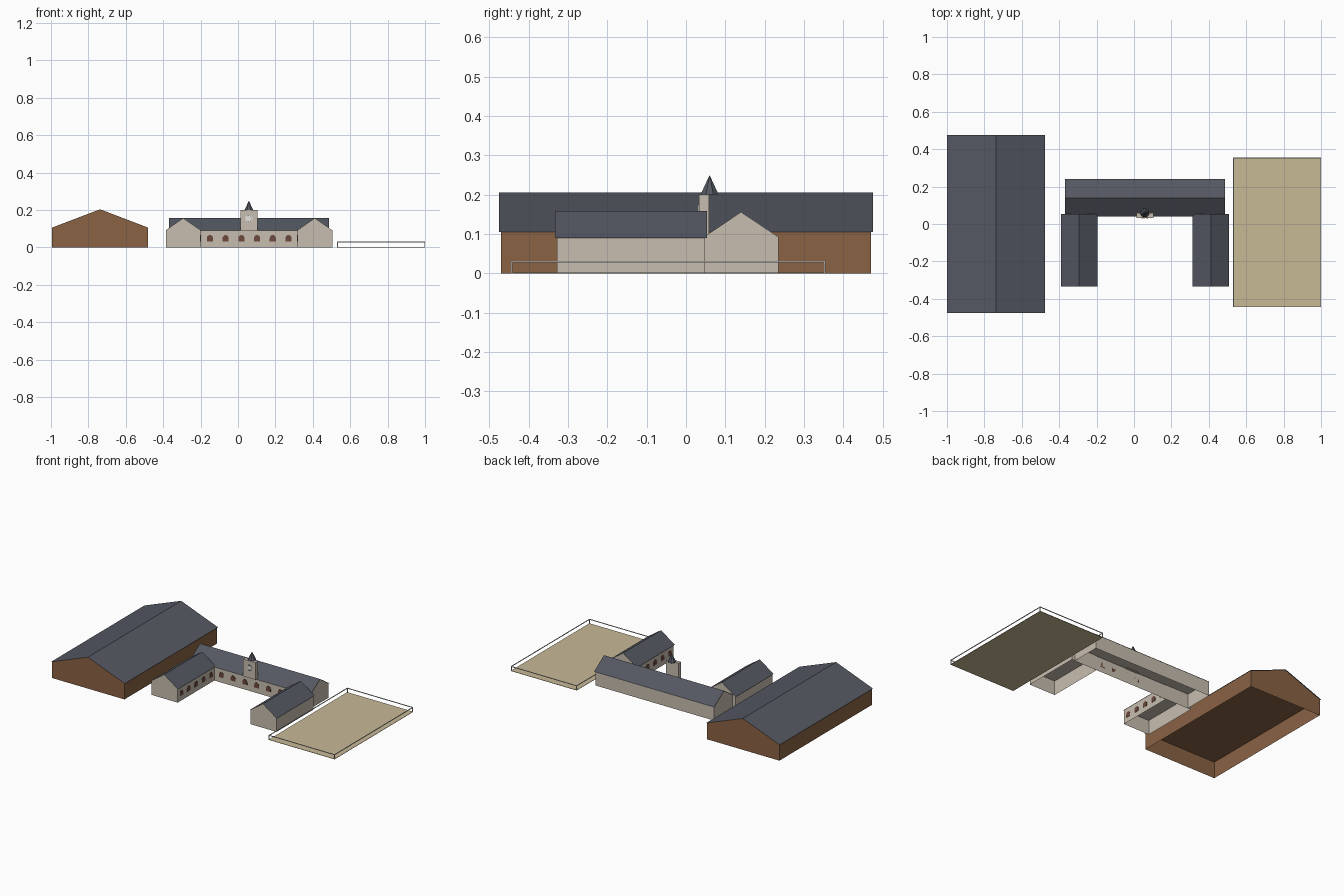
import bpy, math
from mathutils import Matrix

if "Cube" in bpy.data.objects:
    bpy.data.objects.remove(bpy.data.objects["Cube"])


def lin(c):
    c /= 255
    return c / 12.92 if c <= 0.04045 else ((c + 0.055) / 1.055) ** 2.4


def mat(name, r, g, b):
    m = bpy.data.materials.new(name)
    m.diffuse_color = (lin(r), lin(g), lin(b), 1)
    m.use_nodes = True
    m.node_tree.nodes["Principled BSDF"].inputs["Base Color"].default_value = m.diffuse_color
    return m


STONE = mat("pale stone", 200, 190, 176)
SLATE = mat("grey slate", 84, 88, 98)
WOOD = mat("brown cladding", 138, 98, 68)
SAND = mat("arena sand", 200, 186, 150)
GLASS = mat("window brown", 108, 72, 60)
WHITE = mat("white paint", 228, 226, 220)
DARK = mat("dark metal", 45, 45, 50)


def mesh(name, verts, faces, material):
    me = bpy.data.meshes.new(name)
    me.from_pydata(verts, [], faces)
    me.materials.append(material)
    ob = bpy.data.objects.new(name, me)
    bpy.context.collection.objects.link(ob)
    return ob


def box(name, x0, x1, y0, y1, z0, z1, material):
    v = [(x, y, z) for z in (z0, z1) for x, y in ((x0, y0), (x1, y0), (x1, y1), (x0, y1))]
    f = [(3, 2, 1, 0), (4, 5, 6, 7)] + [(i, (i + 1) % 4, (i + 1) % 4 + 4, i + 4) for i in range(4)]
    return mesh(name, v, f, material)


def building(name, cx, cy, half_w, half_l, eave, ridge, material, turned=False):
    """Walls with gables and a flat ceiling, open below, under a thin overhanging roof."""
    place = Matrix.Translation((cx, cy, 0))
    if turned:
        place = place @ Matrix.Rotation(math.pi / 2, 4, 'Z')
    o = 0.005                                     # roof overhang
    w, l = half_w - o, half_l - o
    slope = (ridge - eave) / half_w
    top, apex = eave + slope * o - 0.001, ridge - 0.001
    v = [(x, y, z) for z in (0, top) for x, y in ((-w, -l), (w, -l), (w, l), (-w, l))]
    v += [(0, -l, apex), (0, l, apex)]
    f = [(i, (i + 1) % 4, (i + 1) % 4 + 4, i + 4) for i in range(4)]
    f += [(4, 5, 8), (6, 7, 9), (4, 5, 6, 7)]
    walls = mesh(name + "_walls", v, f, material)
    v = [(x, y, z) for y in (-half_l, half_l)
         for x, z in ((-half_w, eave), (0, ridge), (half_w, eave))]
    roof = mesh(name + "_roof", v, [(0, 1, 4, 3), (1, 2, 5, 4)], SLATE)
    walls.data.transform(place)
    roof.data.transform(place)


def plate(name, outline, place, material, depth=0.002):
    """Thin plate from an x-z outline facing -y."""
    n = len(outline)
    v = [(x, y, z) for y in (-depth, 0) for x, z in outline]
    f = [tuple(range(n)), tuple(range(2 * n - 1, n - 1, -1))]
    f += [(i, i + n, (i + 1) % n + n, (i + 1) % n) for i in range(n)]
    ob = mesh(name, v, f, material)
    ob.data.transform(place)
    return ob


# Riding hall and the three ranges of the school
building("riding_hall", -0.7375, 0, 0.2625, 0.475, 0.105, 0.205, WOOD)
building("main_range", 0.059, 0.14, 0.10, 0.428, 0.09, 0.157, STONE, turned=True)
building("left_wing", -0.293, -0.14, 0.098, 0.193, 0.09, 0.158, STONE)
building("right_wing", 0.411, -0.14, 0.098, 0.193, 0.09, 0.158, STONE)

# Arched courtyard windows
r = 0.0165
arch = [(-r, 0.033), (r, 0.033)] + [
    (r * math.cos(a * math.pi / 8), 0.05 + r * math.sin(a * math.pi / 8)) for a in range(9)]
for i in range(6):
    plate("main_window", arch, Matrix.Translation((-0.15 + 0.084 * i, 0.045, 0)), GLASS)
for i in range(5):
    y = -0.29 + 0.075 * i
    for x, turn in ((-0.2, 1), (0.318, -1)):
        plate("wing_window", arch, Matrix.Translation((x, y, 0)) @
              Matrix.Rotation(turn * math.pi / 2, 4, 'Z'), GLASS)

# Clock tower and spire
box("clock_tower", 0.013, 0.103, 0.033, 0.058, 0.09, 0.2, STONE)
ring = [(0.025 * math.cos((k + 0.5) * math.pi / 4) + 0.058,
         0.025 * math.sin((k + 0.5) * math.pi / 4) + 0.06, 0.2) for k in range(8)]
mesh("spire", ring + [(0.058, 0.06, 0.25)],
     [(k, (k + 1) % 8, 8) for k in range(8)] + [tuple(range(7, -1, -1))], SLATE)

# Clock face with hour marks
face = Matrix.Translation((0.058, 0.033, 0.155))
disc = [(0.02 * math.cos(k * math.pi / 12), 0.02 * math.sin(k * math.pi / 12)) for k in range(24)]
plate("clock_face", disc, face, WHITE)
mark = [(-0.001, 0.014), (0.001, 0.014), (0.001, 0.018), (-0.001, 0.018)]
for k in range(12):
    plate("hour_mark", mark, face @ Matrix.Rotation(k * math.pi / 6, 4, 'Y'), DARK, 0.003)

# Sand arena with a rail on corner posts
X0, X1, Y0, Y1, T = 0.53, 1.0, -0.445, 0.355, 0.004
box("arena_sand", X0, X1, Y0, Y1, 0, 0.002, SAND)
for x in (X0, X1 - T):
    box("side_rail", x, x + T, Y0, Y1, 0.027, 0.031, WHITE)
    for y in (Y0, Y1 - T):
        box("corner_post", x, x + T, y, y + T, 0.002, 0.027, WHITE)
for y in (Y0, Y1 - T):
    box("end_rail", X0 + T, X1 - T, y, y + T, 0.027, 0.031, WHITE)
